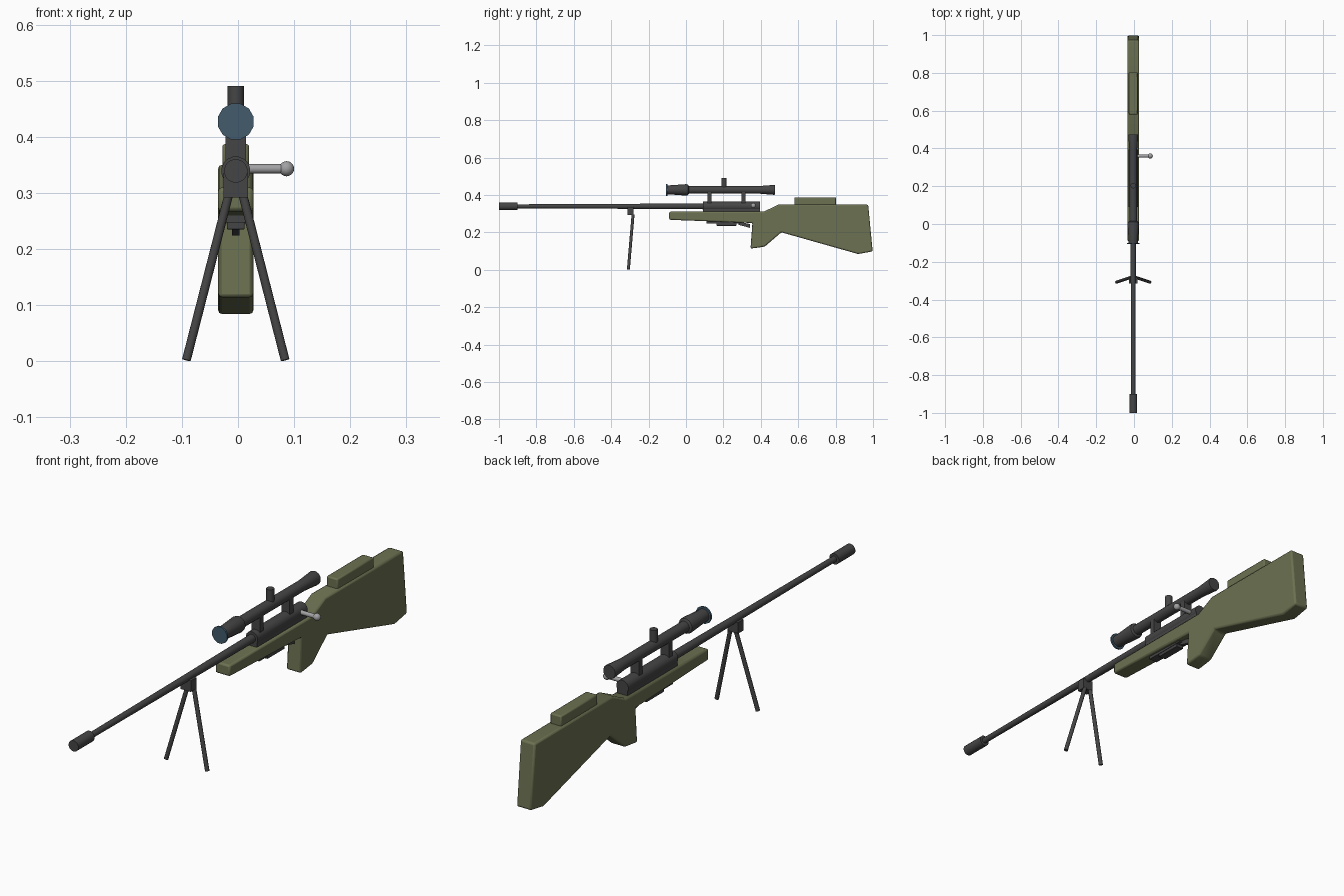
import bpy, bmesh, math
from mathutils import Vector

cube = bpy.data.objects.get("Cube")
if cube:
    bpy.data.objects.remove(cube, do_unlink=True)

CX = -0.004      # centre line of the body
BORE = 0.339     # barrel height
SIGHT = 0.427    # scope height


def material(name, rgb, rough=0.6):
    m = bpy.data.materials.new(name)
    m.use_nodes = True
    m.diffuse_color = (*rgb, 1)
    bsdf = m.node_tree.nodes["Principled BSDF"]
    bsdf.inputs["Base Color"].default_value = (*rgb, 1)
    bsdf.inputs["Roughness"].default_value = rough
    return m


OLIVE = material("olive stock", (0.150, 0.165, 0.082))
DARK = material("dark metal", (0.060, 0.060, 0.061))
LENS = material("blue glass", (0.055, 0.105, 0.150))
STEEL = material("bright steel", (0.36, 0.36, 0.37))


def finish(name, bm, mat, bevel=0, smooth=True):
    bmesh.ops.recalc_face_normals(bm, faces=bm.faces)
    me = bpy.data.meshes.new(name)
    bm.to_mesh(me)
    bm.free()
    me.materials.append(mat)
    ob = bpy.data.objects.new(name, me)
    bpy.context.collection.objects.link(ob)
    if bevel:
        mod = ob.modifiers.new("Bevel", "BEVEL")
        mod.width, mod.segments = bevel, 2
    if smooth:
        bpy.ops.object.select_all(action="DESELECT")
        ob.select_set(True)
        bpy.context.view_layer.objects.active = ob
        bpy.ops.object.shade_smooth_by_angle(angle=math.radians(35))
    return ob


def lathe(name, profile, z, mat, sides=16):
    """Closed turned part along y from (y, radius) pairs."""
    bm = bmesh.new()
    rings = []
    for y, r in profile:
        angles = [math.tau * (i + 0.5) / sides for i in range(sides)]
        rings.append([bm.verts.new((CX + r * math.cos(a), y, z + r * math.sin(a))) for a in angles])
    for a, b in zip(rings, rings[1:]):
        for i in range(sides):
            j = (i + 1) % sides
            bm.faces.new((a[i], a[j], b[j], b[i]))
    bm.faces.new(rings[0])
    bm.faces.new(rings[-1])
    return finish(name, bm, mat)


def rod(name, start, end, r, mat, sides=12):
    start, end = Vector(start), Vector(end)
    axis = end - start
    bm = bmesh.new()
    bmesh.ops.create_cone(bm, cap_ends=True, segments=sides, radius1=r, radius2=r, depth=axis.length)
    turn = axis.to_track_quat("Z", "Y").to_matrix()
    for v in bm.verts:
        v.co = turn @ v.co + (start + end) / 2
    return finish(name, bm, mat)


def slab(name, outline, half, mat, bevel=0):
    """Side outline of (y, z) points extruded across the centre line."""
    bm = bmesh.new()
    face = bm.faces.new([bm.verts.new((CX - half, y, z)) for y, z in outline])
    new = bmesh.ops.extrude_face_region(bm, geom=[face])["geom"]
    bmesh.ops.translate(bm, vec=(2 * half, 0, 0), verts=[g for g in new if isinstance(g, bmesh.types.BMVert)])
    return finish(name, bm, mat, bevel)


def block(name, y0, y1, z0, z1, half, mat, bevel=0):
    return slab(name, [(y0, z0), (y1, z0), (y1, z1), (y0, z1)], half, mat, bevel)


# Stock with grip, and cheek rest
slab("stock", [(-0.09, 0.267), (0.355, 0.25), (0.345, 0.113), (0.42, 0.123), (0.51, 0.2),
               (0.92, 0.084), (0.998, 0.098), (0.974, 0.348), (0.497, 0.35),
               (0.415, 0.31), (-0.09, 0.31)], 0.0315, OLIVE, 0.007)
block("cheek_rest", 0.58, 0.803, 0.34, 0.387, 0.024, OLIVE, 0.005)

# Barrel, muzzle and receiver
lathe("barrel", [(-0.92, 0.011), (-0.66, 0.012), (-0.3, 0.0135), (-0.2, 0.0145), (0.1, 0.016)], BORE, DARK)
lathe("muzzle_brake", [(-1.0, 0.021), (-0.9, 0.021)], BORE, DARK)
lathe("receiver", [(0.09, 0.026), (0.395, 0.026)], BORE, DARK)
block("receiver_bed", 0.09, 0.395, 0.295, 0.33, 0.022, DARK)

# Magazine, its floor plate and the trigger
block("floor_plate", 0.11, 0.29, 0.247, 0.262, 0.018, DARK)
block("magazine", 0.163, 0.27, 0.235, 0.262, 0.016, DARK, 0.002)
slab("trigger", [(0.28, 0.258), (0.28, 0.24), (0.342, 0.224), (0.342, 0.244)], 0.007, DARK)

# Scope
lathe("scope_tube", [(-0.01, 0.021), (0.395, 0.021), (0.47, 0.027), (0.475, 0.026)], SIGHT, DARK)
lathe("scope_bell", [(-0.1, 0.025), (-0.085, 0.025), (0.0, 0.031), (0.01, 0.029), (0.015, 0.021)], SIGHT, DARK)
lathe("scope_lens", [(-0.107, 0.033), (-0.1, 0.033)], SIGHT, LENS, 12)
rod("scope_turret", (CX, 0.203, SIGHT), (CX, 0.203, 0.49), 0.0145, DARK)
for end, y in (("front", 0.125), ("rear", 0.307)):
    block(end + "_scope_mount", y - 0.011, y + 0.011, 0.345, 0.425, 0.018, DARK)

# Bolt handle and knob
rod("bolt_handle", (CX, 0.36, 0.343), (0.085, 0.36, 0.343), 0.0085, STEEL)
bm = bmesh.new()
bmesh.ops.create_uvsphere(bm, u_segments=16, v_segments=10, radius=0.0135)
bmesh.ops.translate(bm, vec=(0.0865, 0.36, 0.343), verts=bm.verts)
finish("bolt_knob", bm, STEEL)

# Bipod
block("bipod_block", -0.314, -0.28, 0.292, 0.335, 0.022, DARK)
for side, s in (("left", 1), ("right", -1)):
    rod(side + "_bipod_leg", (CX + s * 0.013, -0.283, 0.295), (CX + s * 0.088, -0.308, 0.002), 0.008, DARK)
